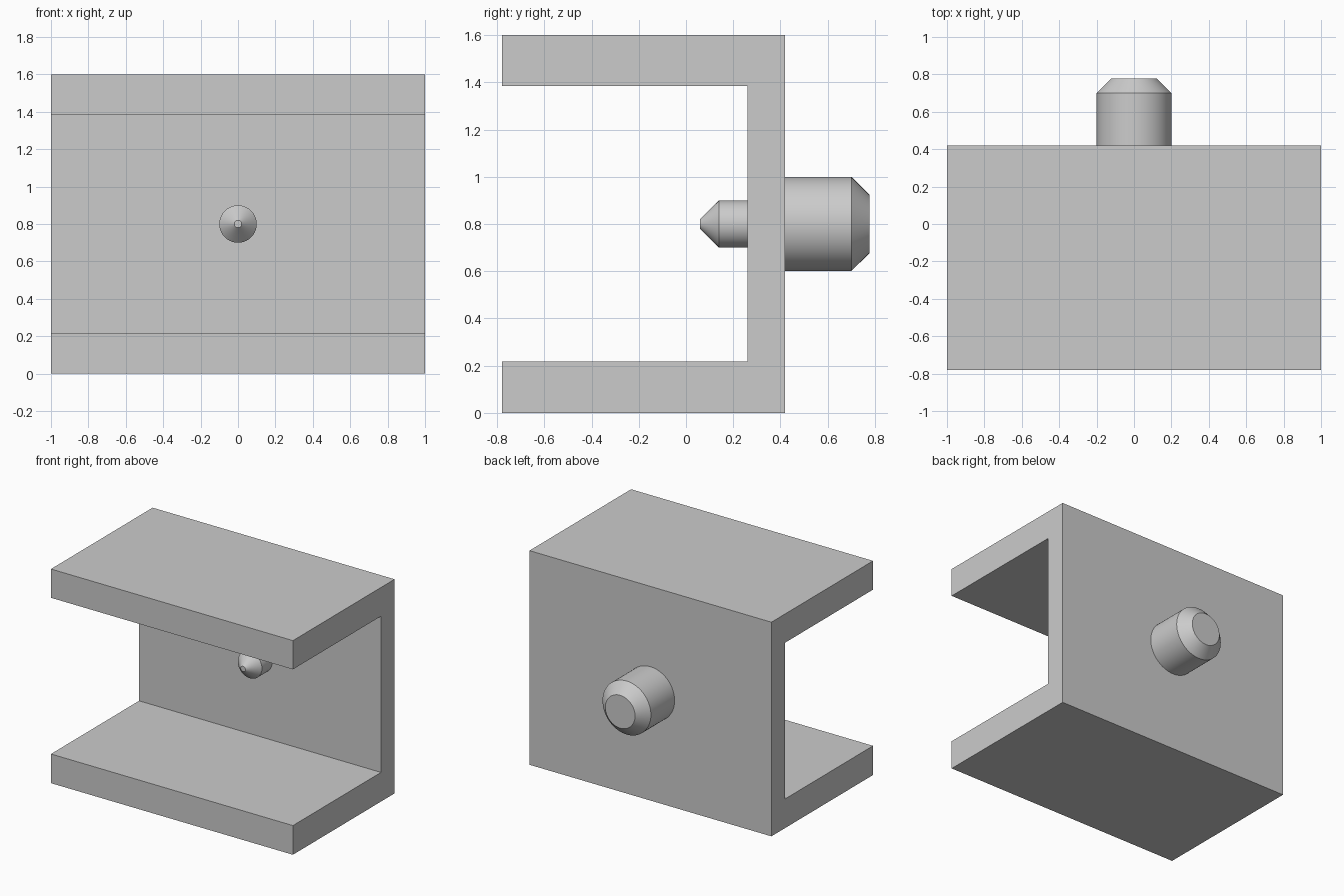
import bpy, bmesh, math
from mathutils import Matrix, Vector

cube = bpy.data.objects.get("Cube")
if cube:
    bpy.data.objects.remove(cube, do_unlink=True)

# Single grey finish
grey = bpy.data.materials.new("light_grey")
grey.use_nodes = True
colour = (0.6, 0.6, 0.6, 1)
grey.diffuse_color = colour
grey.node_tree.nodes["Principled BSDF"].inputs["Base Color"].default_value = colour


def finish(name, bm):
    bmesh.ops.recalc_face_normals(bm, faces=bm.faces)
    mesh = bpy.data.meshes.new(name)
    bm.to_mesh(mesh)
    bm.free()
    mesh.materials.append(grey)
    obj = bpy.data.objects.new(name, mesh)
    bpy.context.collection.objects.link(obj)
    return obj


def pin(name, profile, segments=64):
    """Spin a (radius, y) profile around the pin axis and cap both ends."""
    bm = bmesh.new()
    rings = []
    for radius, y in profile:
        ring = bmesh.ops.create_circle(
            bm, segments=segments, radius=radius,
            matrix=Matrix.Translation((0, y, 0.8)) @ Matrix.Rotation(math.pi / 2, 4, "X"))
        rings.append(ring["verts"])
    for a, b in zip(rings, rings[1:]):
        for i in range(segments):
            j = (i + 1) % segments
            bm.faces.new((a[i], a[j], b[j], b[i]))
    bm.faces.new(rings[0])
    bm.faces.new(rings[-1])
    obj = finish(name, bm)
    bpy.ops.object.select_all(action="DESELECT")
    obj.select_set(True)
    bpy.context.view_layer.objects.active = obj
    bpy.ops.object.shade_smooth_by_angle(angle=math.radians(30))


# Channel bracket: C-shaped side profile extruded across the width
outline = [(-0.78, 0), (0.42, 0), (0.42, 1.6), (-0.78, 1.6),
           (-0.78, 1.385), (0.26, 1.385), (0.26, 0.218), (-0.78, 0.218)]
bm = bmesh.new()
side = bm.faces.new([bm.verts.new((-1, y, z)) for y, z in outline])
extruded = bmesh.ops.extrude_face_region(bm, geom=[side])["geom"]
bmesh.ops.translate(bm, vec=Vector((2, 0, 0)),
                    verts=[v for v in extruded if isinstance(v, bmesh.types.BMVert)])
finish("channel_bracket", bm)

# Chamfered pins on the back wall
pin("rear_pin", [(0.2, 0.42), (0.2, 0.7), (0.123, 0.777)])
pin("inner_pin", [(0.1, 0.26), (0.1, 0.14), (0.02, 0.06)])
